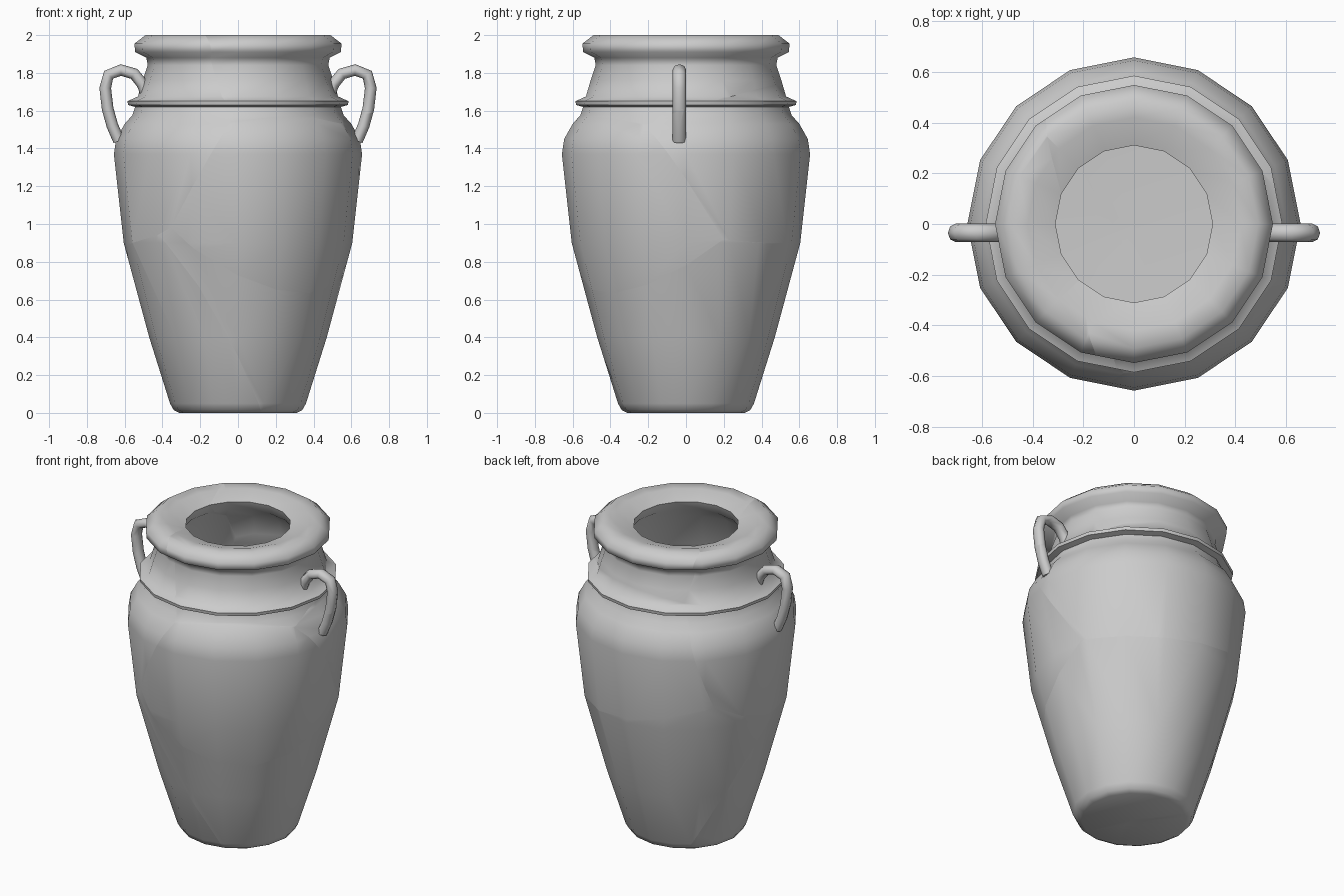
import bpy, bmesh, math
from mathutils import Vector

if "Cube" in bpy.data.objects:
    bpy.data.objects.remove(bpy.data.objects["Cube"])

SIDES = 16

# Break pattern: each shard is the region where its linear function is largest
CELLS = {
    "front":       (0, 0, 0, 0),
    "lower_right": (-.578, .688, -1, 1.112),
    "upper_right": (-.375, .688, 1.72, -2.258),
    "back":        (-.304, 1.034, .714, -.689),
    "lower_left":  (-1.433, .215, -1.561, 1.073),
    "upper_left":  (-2.2, .3, 1.30, -1.91),
}


def loft(rings, closed=False):
    """Skin a list of point rings; single-point rings become poles."""
    bm = bmesh.new()
    vs = [[bm.verts.new(p) for p in ring] for ring in rings]
    for a, b in zip(vs, vs[1:]):
        n = max(len(a), len(b))
        for i in range(n):
            j = (i + 1) % n
            quad = [a[i % len(a)], a[j % len(a)], b[j % len(b)], b[i % len(b)]]
            bm.faces.new(list(dict.fromkeys(quad)))
    if closed:
        bm.faces.new(vs[0])
        bm.faces.new(vs[-1])
    bmesh.ops.recalc_face_normals(bm, faces=bm.faces)
    return bm


def shatter(bm, name):
    """Split a part along the break planes, one object per shard."""
    for cell, g in CELLS.items():
        piece = bm.copy()
        for other, h in CELLS.items():
            if other == cell:
                continue
            n = Vector(g[:3]) - Vector(h[:3])
            co = n * (-(g[3] - h[3]) / n.length_squared)
            bmesh.ops.bisect_plane(
                piece, geom=piece.verts[:] + piece.edges[:] + piece.faces[:],
                plane_co=co, plane_no=n.normalized(), clear_inner=True)
        if piece.faces:
            me = bpy.data.meshes.new(f"{name}_{cell}")
            piece.to_mesh(me)
            me.shade_smooth()
            me.set_sharp_from_angle(angle=math.radians(60))
            bpy.context.collection.objects.link(bpy.data.objects.new(me.name, me))
        piece.free()
    bm.free()


# Jar: outer wall up to the rim, over the lip and down the inner wall to the floor
profile = [
    (0, 0), (.31, 0), (.34, .015), (.36, .05), (.47, .40), (.605, .90),
    (.657, 1.37), (.645, 1.45), (.60, 1.53), (.56, 1.575), (.545, 1.62),
    (.582, 1.63), (.585, 1.65), (.53, 1.675), (.505, 1.76), (.478, 1.84),
    (.485, 1.88), (.545, 1.91), (.548, 1.955), (.49, 2.0), (.42, 1.995),
    (.31, 1.96), (.33, 1.90), (.42, 1.82), (.47, 1.62), (.58, 1.40),
    (.54, .90), (.41, .40), (.32, .07), (0, .06),
]


def circle(r, z):
    if r == 0:
        return [(0, 0, z)]
    return [(r * math.cos(2 * math.pi * i / SIDES),
             r * math.sin(2 * math.pi * i / SIDES), z) for i in range(SIDES)]


shatter(loft([circle(r, z) for r, z in profile]), "jar")

# Handles: tube swept along a hooked path, mirrored to the other side
path = [(.48, 1.67), (.505, 1.74), (.55, 1.795), (.62, 1.815), (.685, 1.79),
        (.703, 1.72), (.69, 1.61), (.665, 1.52), (.63, 1.44)]
for side, sx in (("left", -1), ("right", 1)):
    rings = []
    for i, (x, z) in enumerate(path):
        a, b = path[max(i - 1, 0)], path[min(i + 1, len(path) - 1)]
        t = Vector((b[0] - a[0], b[1] - a[1])).normalized()
        ring = []
        for k in range(8):
            ang = k * math.pi / 4
            u, v = .031 * math.cos(ang), .036 * math.sin(ang)
            ring.append((sx * (x - t.y * u), -.035 + v, z + t.x * u))
        rings.append(ring)
    shatter(loft(rings, closed=True), f"{side}_handle")
